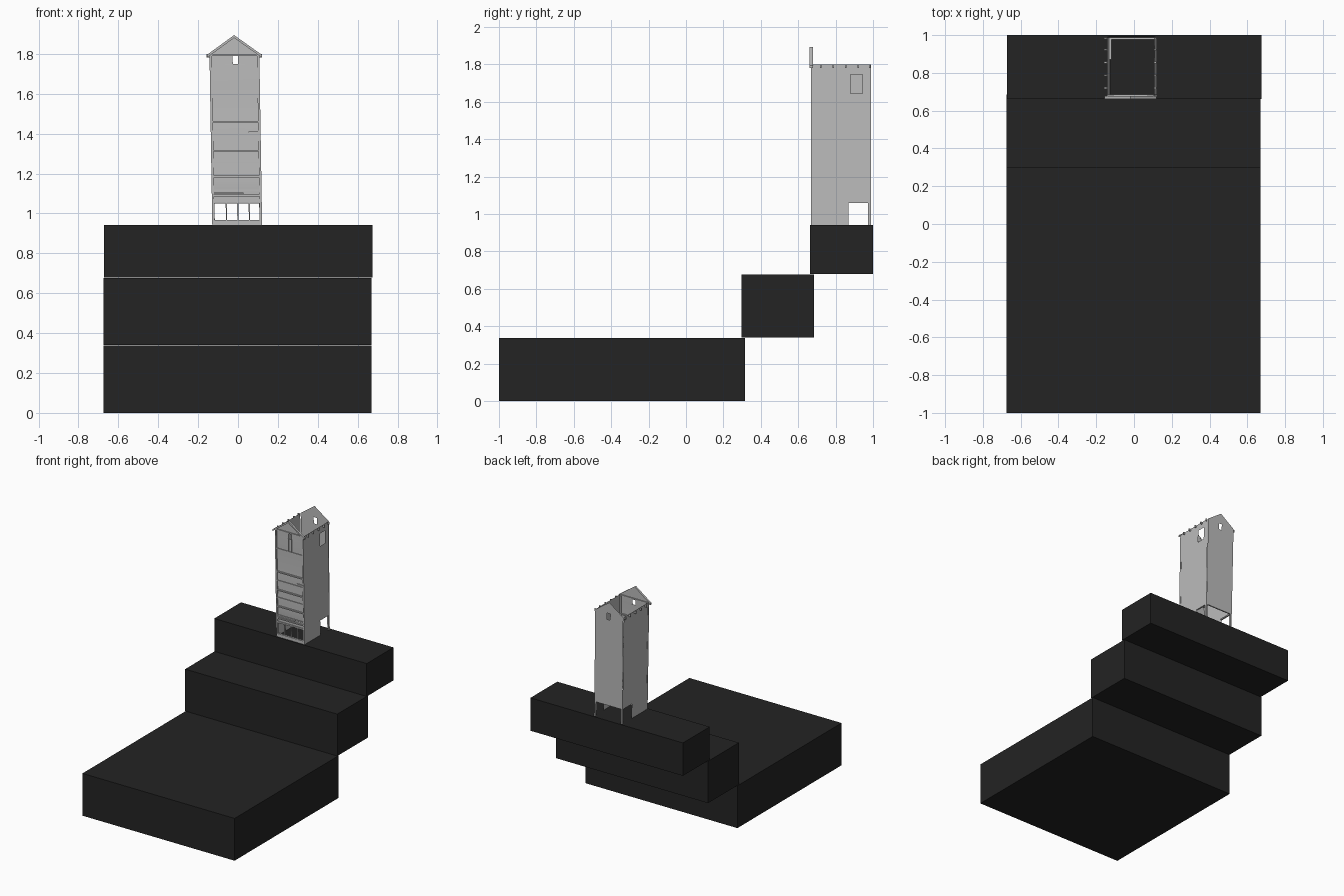
import bpy, bmesh, math
from mathutils import Vector

if "Cube" in bpy.data.objects:
    bpy.data.objects.remove(bpy.data.objects["Cube"])


def material(name, rgb):
    m = bpy.data.materials.new(name)
    m.diffuse_color = (*rgb, 1)
    m.use_nodes = True
    m.node_tree.nodes["Principled BSDF"].inputs["Base Color"].default_value = m.diffuse_color
    return m


BLACK = material("black stone", (0.017, 0.017, 0.017))
GREY = material("grey wall", (0.5, 0.5, 0.5))
Z0, Z1, PEAK = 0.94, 1.80, 1.888      # tower foot, eaves, gable peak
L, R = -0.128, 0.12                   # tower sides at its foot
F, B = 0.676, 0.988                   # tower front and back


def lean(v):
    """The tower leans a little to the left as it rises."""
    return Vector((v[0] - 0.014 * (v[2] - Z0) / (Z1 - Z0), v[1], v[2]))


def make(name, bm, mat, smooth=False):
    me = bpy.data.meshes.new(name)
    bm.to_mesh(me)
    bm.free()
    me.materials.append(mat)
    if smooth:
        for p in me.polygons:
            p.use_smooth = True
    ob = bpy.data.objects.new(name, me)
    bpy.context.collection.objects.link(ob)
    return ob


def add_box(bm, x0, x1, y0, y1, z0, z1, leaning=True):
    res = bmesh.ops.create_cube(bm, size=1)
    for v in res["verts"]:
        c = Vector((x0 if v.co.x < 0 else x1, y0 if v.co.y < 0 else y1,
                    z0 if v.co.z < 0 else z1))
        v.co = lean(c) if leaning else c


def boxes(name, items, mat=GREY, leaning=True):
    bm = bmesh.new()
    for it in items:
        add_box(bm, *it, leaning=leaning)
    return make(name, bm, mat)


def sheet(name, us, zs, holes, place, gable=False, smooth=False):
    """Thin wall on a grid of lines; holes are (u0, u1, z0, z1) openings."""
    bm = bmesh.new()
    for u0, u1 in zip(us, us[1:]):
        for z0, z1 in zip(zs, zs[1:]):
            uc, zc = (u0 + u1) / 2, (z0 + z1) / 2
            if any(h[0] < uc < h[1] and h[2] < zc < h[3] for h in holes):
                continue
            bm.faces.new([bm.verts.new(lean(place(u, z))) for u, z in
                          ((u0, z0), (u1, z0), (u1, z1), (u0, z1))])
    if gable:
        bm.faces.new([bm.verts.new(lean(place(u, z))) for u, z in
                      ((us[0], Z1), (us[-1], Z1), ((L + R) / 2, PEAK))])
    bmesh.ops.remove_doubles(bm, verts=bm.verts, dist=0.0005)
    bmesh.ops.recalc_face_normals(bm, faces=bm.faces)
    return make(name, bm, GREY, smooth)


# Three big steps
boxes("lower_step", [(-0.675, 0.67, -1.0, 0.315, 0, 0.338)], BLACK, False)
boxes("middle_step", [(-0.675, 0.67, 0.297, 0.685, 0.341, 0.676)], BLACK, False)
boxes("upper_step", [(-0.673, 0.675, 0.662, 1.0, 0.679, 0.942)], BLACK, False)

# Side walls, open at the back of the ground floor; a window on the right only
gate = (0.87, B, Z0, 1.062)
pane = (0.88, 0.945, 1.645, 1.745)
sheet("left_wall", [F, 0.87, B], [Z0, 1.062, Z1], [gate], lambda u, z: (L, u, z))
sheet("right_wall", [F, 0.87, 0.88, 0.945, B], [Z0, 1.062, 1.645, 1.745, Z1],
      [gate, pane], lambda u, z: (R, u, z))

# Back wall above the open ground floor, with a small attic window
attic = (-0.013, 0.014, 1.748, 1.798)
sheet("back_wall", [L, attic[0], attic[1], R], [1.062, 1.748, 1.798, Z1], [attic],
      lambda u, z: (u, B + 0.008 * (z - Z0), z), gable=True)

# Front wall: bands tilting in and out, arcade openings below
ledges = [1.062, 1.09, 1.115, 1.185, 1.255, 1.315, 1.39, 1.46, 1.645]
arcade = (L, R, 0.967, 1.05)
zs = [Z0, 0.967, 1.05] + ledges + [1.748, 1.798, Z1]
tilt = {z: 0.674 + 0.007 * (i % 2) for i, z in enumerate(ledges)}
sheet("front_wall", [L, attic[0], attic[1], R], zs, [arcade, attic],
      lambda u, z: (u, tilt.get(z, 0.677), z), gable=True, smooth=True)

# Ledges and beams across the front
beams = [(L, R, 0.669, 0.685, z - 0.005, z + 0.004) for z in ledges]
beams += [(L, 0.03, 0.668, 0.68, 1.098, 1.104), (0.06, R, 0.668, 0.68, 1.402, 1.41),
          (L, R, 0.669, 0.685, Z0, 0.967), (L, R, 0.669, 0.685, Z1 - 0.01, Z1)]
boxes("front_ledges", beams)

# Corner posts and arcade posts
posts = [(x - 0.006, x + 0.006, 0.669, 0.685, Z0, Z1) for x in (L + 0.005, R - 0.005)]
posts += [(x - 0.003, x + 0.003, 0.67, 0.682, 0.96, 1.06) for x in (-0.057, 0.0, 0.058)]
posts += [(x - 0.003, x + 0.003, 0.67, 0.68, 1.645, 1.748) for x in attic[:2]]
boxes("front_posts", posts)

# Back legs and the lintels over the open ground floor
legs = []
for x0, x1 in ((L, L + 0.012), (R - 0.012, R)):
    legs += [(x0, x1, B - 0.014, B, Z0, 1.065), (x0, x1, 0.87, B, 1.058, 1.068)]
legs.append((L, R, B - 0.01, B, 1.058, 1.068))
boxes("back_legs", legs)

# Rafter ends under the eaves on both sides
rafters = []
for y in (0.72, 0.787, 0.855, 0.922, 0.983):
    for x0, x1 in ((L - 0.016, L), (R, R + 0.014)):
        rafters.append((x0, x1, y - 0.004, y + 0.004, 1.782, 1.80))
boxes("rafter_ends", rafters)

# Sloping boards along the front gable
mid = (L + R) / 2
bm = bmesh.new()
for s in (-1, 1):
    half = (R - L) / 2 + 0.014
    prof = [(0, 1.894), (s * half, 1.795), (s * half, 1.781), (0, 1.88)]
    rings = [[bm.verts.new(lean((mid + x, y, z))) for x, z in prof] for y in (0.661, 0.678)]
    bm.faces.new(rings[0])
    bm.faces.new(rings[1][::-1])
    for i in range(4):
        j = (i + 1) % 4
        bm.faces.new((rings[0][j], rings[0][i], rings[1][i], rings[1][j]))
bmesh.ops.recalc_face_normals(bm, faces=bm.faces)
make("gable_boards", bm, GREY)
